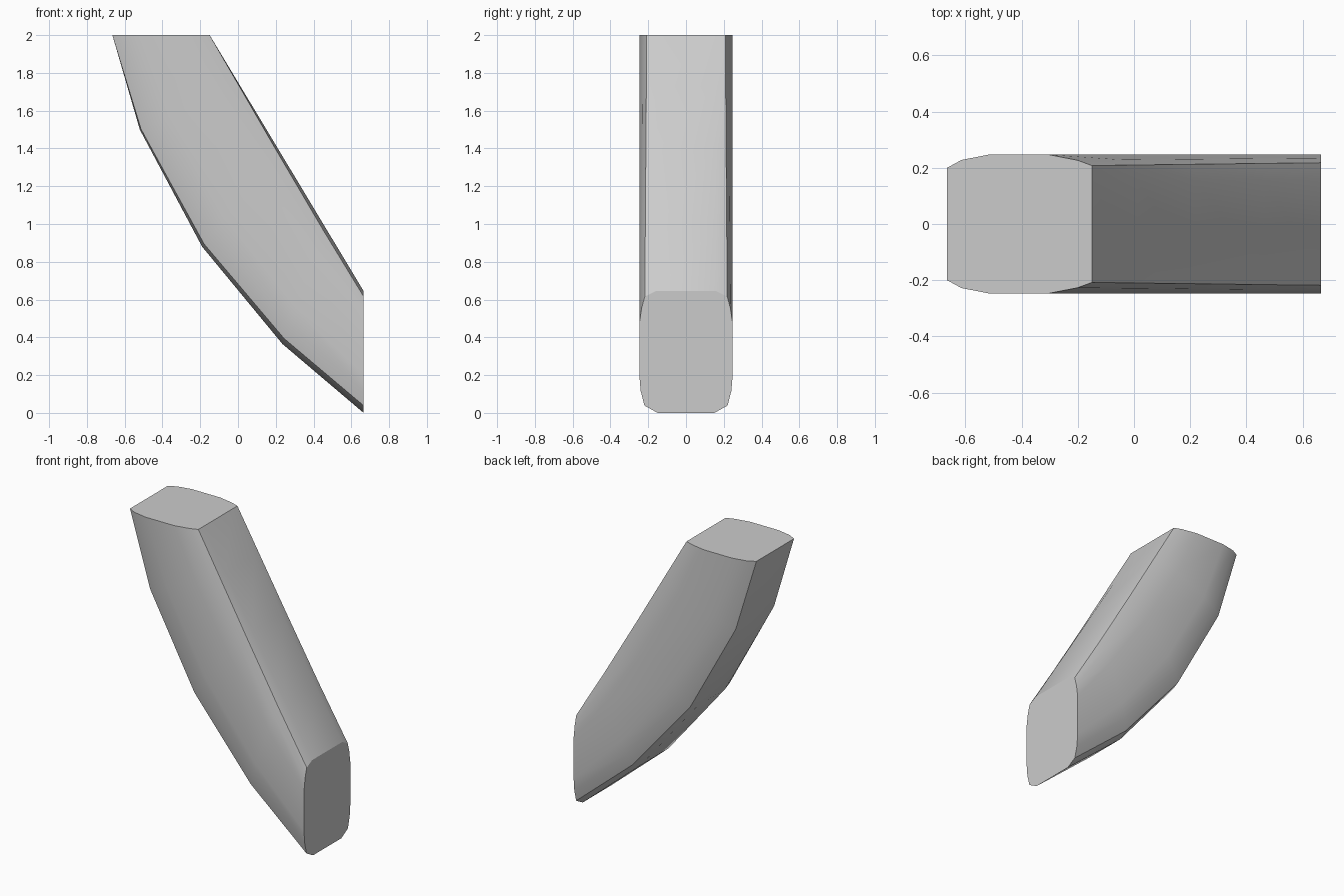
import bpy, bmesh, math

cube = bpy.data.objects.get("Cube")
if cube:
    bpy.data.objects.remove(cube, do_unlink=True)

grey = bpy.data.materials.new("light_grey")
grey.use_nodes = True
colour = (0.6, 0.6, 0.6, 1)
grey.diffuse_color = colour
grey.node_tree.nodes["Principled BSDF"].inputs["Base Color"].default_value = colour

# Half cross-sections from outer to inner edge: (fraction across, half width)
TOP = [(0, .14), (0, .2), (.1, .228), (.29, .247), (.7, .247), (.9, .227), (1, .208), (1, .15)]
END = [(0, .15), (.06, .22), (.18, .24), (.31, .247), (.73, .247), (.86, .235), (.955, .218), (1, .16)]

# Stations: blend from top to end, outer rail (x, z)
RAIL = [(0, -.665, 2), (.2, -.52, 1.5), (.45, -.19, .88), (.75, .235, .365), (1, .665, 0)]
INNER_TOP, INNER_END = (-.15, 2), (.665, .645)


def mix(a, b, f):
    return a + (b - a) * f


def section(s, ox, oz):
    ix, iz = (mix(a, b, s) for a, b in zip(INNER_TOP, INNER_END))
    half = []
    for (t0, w0), (t1, w1) in zip(TOP, END):
        t, w = mix(t0, t1, s), mix(w0, w1, s)
        half.append((mix(ox, ix, t), w, mix(oz, iz, t)))
    return half + [(x, -y, z) for x, y, z in reversed(half)]


# Curved beam lofted through the sections, with flat capped ends
bm = bmesh.new()
rings = [[bm.verts.new(p) for p in section(*station)] for station in RAIL]
for a, b in zip(rings, rings[1:]):
    for i in range(len(a)):
        j = (i + 1) % len(a)
        bm.faces.new((a[i], a[j], b[j], b[i]))
bm.faces.new(rings[0])
bm.faces.new(rings[-1])
bmesh.ops.recalc_face_normals(bm, faces=bm.faces)

mesh = bpy.data.meshes.new("curved_beam")
bm.to_mesh(mesh)
bm.free()
mesh.materials.append(grey)
beam = bpy.data.objects.new("curved_beam", mesh)
bpy.context.collection.objects.link(beam)
bpy.ops.object.select_all(action='DESELECT')
beam.select_set(True)
bpy.context.view_layer.objects.active = beam
bpy.ops.object.shade_smooth_by_angle(angle=math.radians(30))
